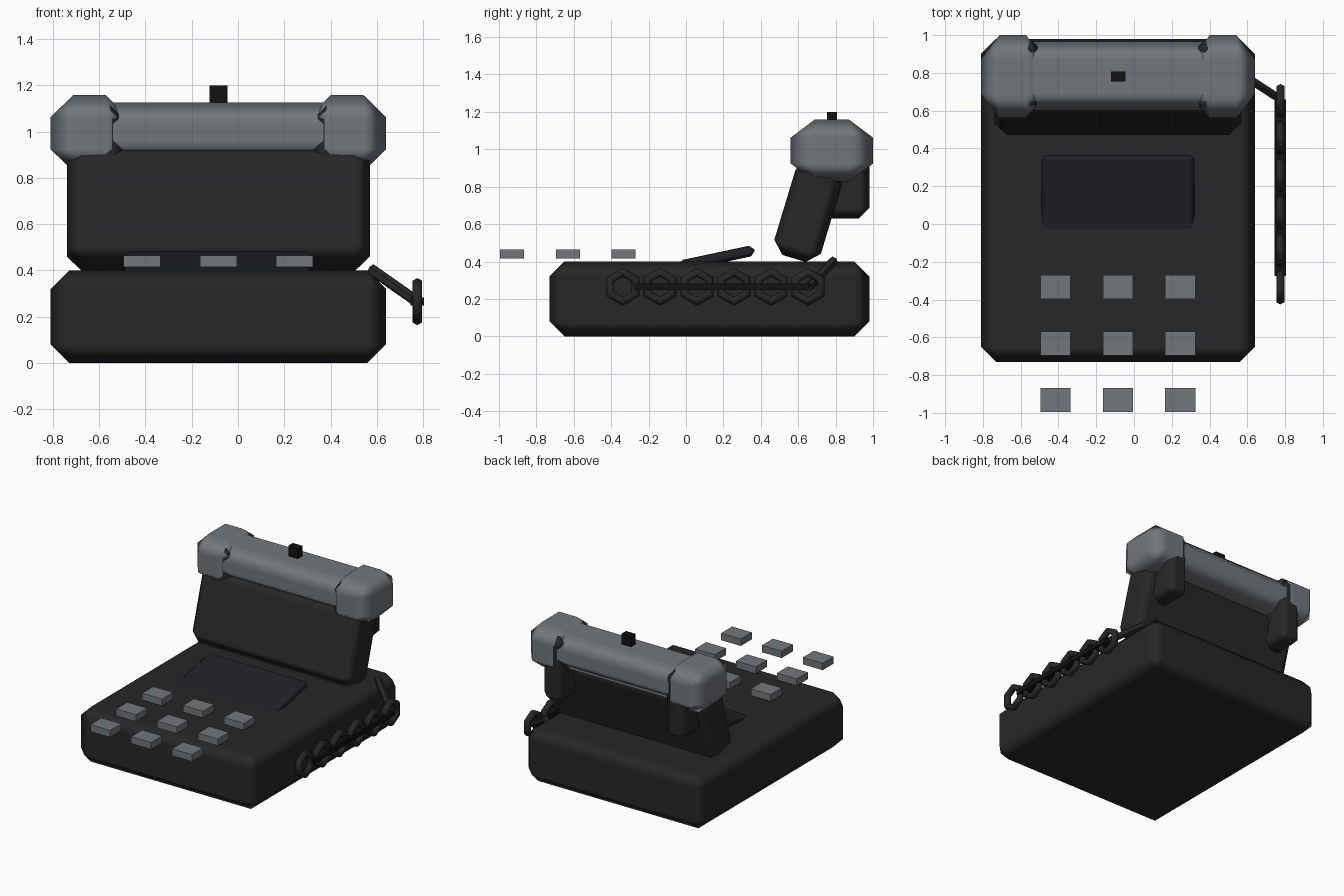
import bpy, math
from mathutils import Vector

if "Cube" in bpy.data.objects:
    bpy.data.objects.remove(bpy.data.objects["Cube"])


def material(name, rgb):
    m = bpy.data.materials.new(name)
    m.diffuse_color = (*rgb, 1)
    m.use_nodes = True
    m.node_tree.nodes["Principled BSDF"].inputs["Base Color"].default_value = m.diffuse_color
    return m


BODY = material("dark_plastic", (0.019, 0.02, 0.021))
GREY = material("grey_plastic", (0.17, 0.185, 0.205))
GLASS = material("display_glass", (0.013, 0.015, 0.021))
BLACK = material("black_rubber", (0.006, 0.006, 0.006))


def finish(name, mat, smooth=False):
    ob = bpy.context.object
    ob.name = name
    ob.data.materials.append(mat)
    if smooth:
        bpy.ops.object.shade_smooth()
    return ob


def box(name, lo, hi, mat, bevel=0, tilt=0):
    """Box between two corners, chamfered, tilted about x by degrees."""
    lo, hi = Vector(lo), Vector(hi)
    bpy.ops.mesh.primitive_cube_add(size=1, location=(lo + hi) / 2)
    ob = bpy.context.object
    ob.scale = hi - lo
    bpy.ops.object.transform_apply(location=False, rotation=False, scale=True)
    ob.rotation_euler.x = math.radians(tilt)
    finish(name, mat, bevel > 0)
    if bevel:
        mod = ob.modifiers.new("chamfer", "BEVEL")
        mod.width, mod.segments = bevel, 1
        mod.harden_normals = True
    return ob


def centred(name, c, size, mat, bevel=0, tilt=0):
    c, h = Vector(c), Vector(size) / 2
    return box(name, c - h, c + h, mat, bevel, tilt)


MID = -0.085  # centre of the phone body in x

# Body and tilted back panel
box("base", (-0.81, -0.73, 0), (0.64, 0.98, 0.4), BODY, 0.08)
centred("back_panel", (MID, 0.653, 0.665), (1.31, 0.26, 0.52), BODY, 0.065, -16.8)

# Tilted display
centred("display", (MID, 0.165, 0.418), (0.81, 0.41, 0.058), GLASS, 0.024, 12)

# Floating keys
for row in range(3):
    for col in range(3):
        centred(f"key_{row}_{col}", (MID + 0.33 * (col - 1), -0.333 - 0.299 * row, 0.44),
                (0.16, 0.128, 0.05), GREY)

# Handset bar, its two end caps and the cradles under them
box("handset_bar", (-0.66, 0.6, 0.868), (0.49, 0.965, 1.125), GREY, 0.094)
for side, tag in ((-1, "left"), (1, "right")):
    cap = centred(f"handset_cap_{tag}", (MID + side * 0.557, 0.78, 0.993),
                  (1, 1, 1), GREY, 0.29)
    cap.scale = (0.336, 0.44, 0.33)
    centred(f"cradle_{tag}", (MID + side * 0.495, 0.785, 0.87),
            (0.17, 0.39, 0.48), BODY, 0.055)

# Hook button on top
box("top_button", (-0.123, 0.755, 1.1), (-0.045, 0.808, 1.2), BLACK)

# Coiled cord: hexagonal rings threaded on a thin bar
CX, CZ = 0.775, 0.265
for i in range(6):
    bpy.ops.mesh.primitive_torus_add(
        major_segments=6, minor_segments=6, major_radius=0.078, minor_radius=0.024,
        location=(CX, -0.337 + 0.198 * i, CZ), rotation=(0, math.pi / 2, 0))
    finish(f"cord_ring_{i}", BODY, True)
box("cord_bar", (CX - 0.03, -0.275, CZ - 0.017), (CX + 0.03, 0.66, CZ + 0.017), BLACK)

# Rod joining the cord to the body
a, b = Vector((0.575, 0.79, 0.405)), Vector((0.775, 0.66, 0.265))
bpy.ops.mesh.primitive_cylinder_add(vertices=6, radius=0.025, depth=(b - a).length,
                                    location=(a + b) / 2,
                                    rotation=(b - a).to_track_quat('Z', 'Y').to_euler())
finish("cord_link", BODY)
